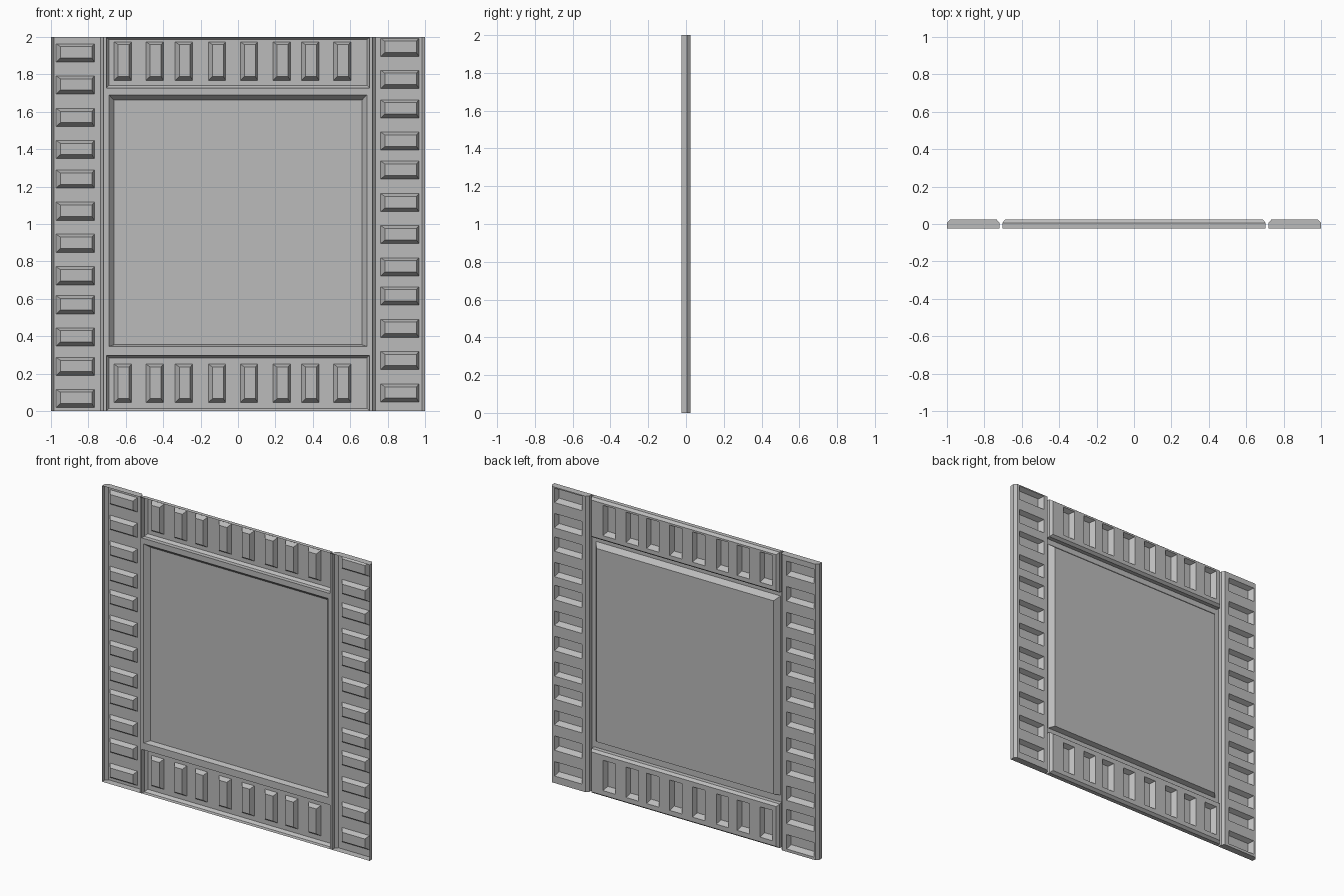
import bpy, bmesh

if "Cube" in bpy.data.objects:
    bpy.data.objects.remove(bpy.data.objects["Cube"])

BACK, SHOULDER, FACE = -0.023, 0.005, 0.023   # depth levels along y
FLOOR = -0.008                                # pocket floor level

metal = bpy.data.materials.new("plain_grey")
metal.diffuse_color = (0.5, 0.5, 0.5, 1)
metal.use_nodes = True
metal.node_tree.nodes["Principled BSDF"].inputs["Base Color"].default_value = metal.diffuse_color


def rect(x0, x1, z0, z1, y):
    return [(x0, y, z0), (x0, y, z1), (x1, y, z1), (x1, y, z0)]


def quad(bm, pts):
    bm.faces.new([bm.verts.new(p) for p in pts])


def skirt(bm, a, b):
    # Four walls joining two rectangular loops
    for i in range(4):
        j = (i + 1) % 4
        quad(bm, [a[i], a[j], b[j], b[i]])


def finish(bm, name):
    bmesh.ops.remove_doubles(bm, verts=bm.verts, dist=1e-5)
    bmesh.ops.dissolve_degenerate(bm, edges=bm.edges, dist=1e-5)
    mesh = bpy.data.meshes.new(name)
    bm.to_mesh(mesh)
    bm.free()
    mesh.materials.append(metal)
    obj = bpy.data.objects.new(name, mesh)
    bpy.context.collection.objects.link(obj)
    return obj


def breaks(lo, hi, centres, size):
    cuts = [lo, hi]
    for c in centres:
        cuts += [c - size / 2, c + size / 2]
    return sorted(cuts)


def pocket_tray(name, x0, x1, z0, z1, inset_x, inset_z, xs, zs, pw, ph):
    # Pressed sheet: chamfered rim, with sloped pockets sunk into its face
    bm = bmesh.new()
    base = rect(x0, x1, z0, z1, BACK)
    mid = rect(x0, x1, z0, z1, SHOULDER)
    fx0, fx1, fz0, fz1 = x0 + inset_x, x1 - inset_x, z0 + inset_z, z1 - inset_z
    skirt(bm, base, mid)
    skirt(bm, mid, rect(fx0, fx1, fz0, fz1, FACE))
    bx, bz = breaks(fx0, fx1, xs, pw), breaks(fz0, fz1, zs, ph)
    for i in range(len(bx) - 1):
        for j in range(len(bz) - 1):
            a, b, c, d = bx[i], bx[i + 1], bz[j], bz[j + 1]
            top = rect(a, b, c, d, FACE)
            if i % 2 and j % 2:
                floor = rect(a + 0.022, b - 0.013, c + 0.021, d - 0.015, FLOOR)
                skirt(bm, top, floor)
                quad(bm, floor)
            else:
                quad(bm, top)
    return finish(bm, name)


# Side strips with stacked wide pockets
left_z = [1.915, 1.743, 1.569, 1.398, 1.24, 1.068, .897, .723, .568, .396, .238, .067]
right_z = [1.944, 1.773, 1.615, 1.443, 1.288, 1.114, .943, .771, .616, .442, .27, .096]
pocket_tray("left_strip", -1, -0.718, 0, 2, 0.016, 0, [-0.87], left_z, 0.204, 0.097)
pocket_tray("right_strip", 0.718, 1, 0, 2, 0.016, 0, [0.865], right_z, 0.204, 0.097)

# Top and bottom bands with tall pockets
band_x = [-.616, -.445, -.289, -.112, .059, .233, .386, .557]
for name, z0, z1, zc in (("top_band", 1.727, 2, 1.871), ("bottom_band", 0, 0.298, 0.148)):
    pocket_tray(name, -0.704, 0.704, z0, z1, 0.014, 0.014, band_x, [zc], 0.093, 0.205)

# Raised centre panel
PX, PZ0, PZ1 = 0.69, 0.345, 1.69
bm = bmesh.new()
plate = rect(-PX + 0.028, PX - 0.028, PZ0 + 0.01, PZ1 - 0.028, 0.01)
skirt(bm, rect(-PX, PX, PZ0, PZ1, BACK), plate)
quad(bm, plate)
finish(bm, "centre_panel")

# Sunken groove floor between the raised parts
bm = bmesh.new()
for s in (-1, 1):
    xa, xb, xc = sorted((s * 0.718, s * 0.704))[0], sorted((s * 0.718, s * 0.704))[1], s * PX
    quad(bm, rect(xa, xb, 0, 2, BACK))
    lo, hi = sorted((s * 0.704, xc))
    quad(bm, rect(lo, hi, 0.298, 1.727, BACK))
quad(bm, rect(-PX, PX, 0.298, PZ0, BACK))
quad(bm, rect(-PX, PX, PZ1, 1.727, BACK))
finish(bm, "groove_floor")
